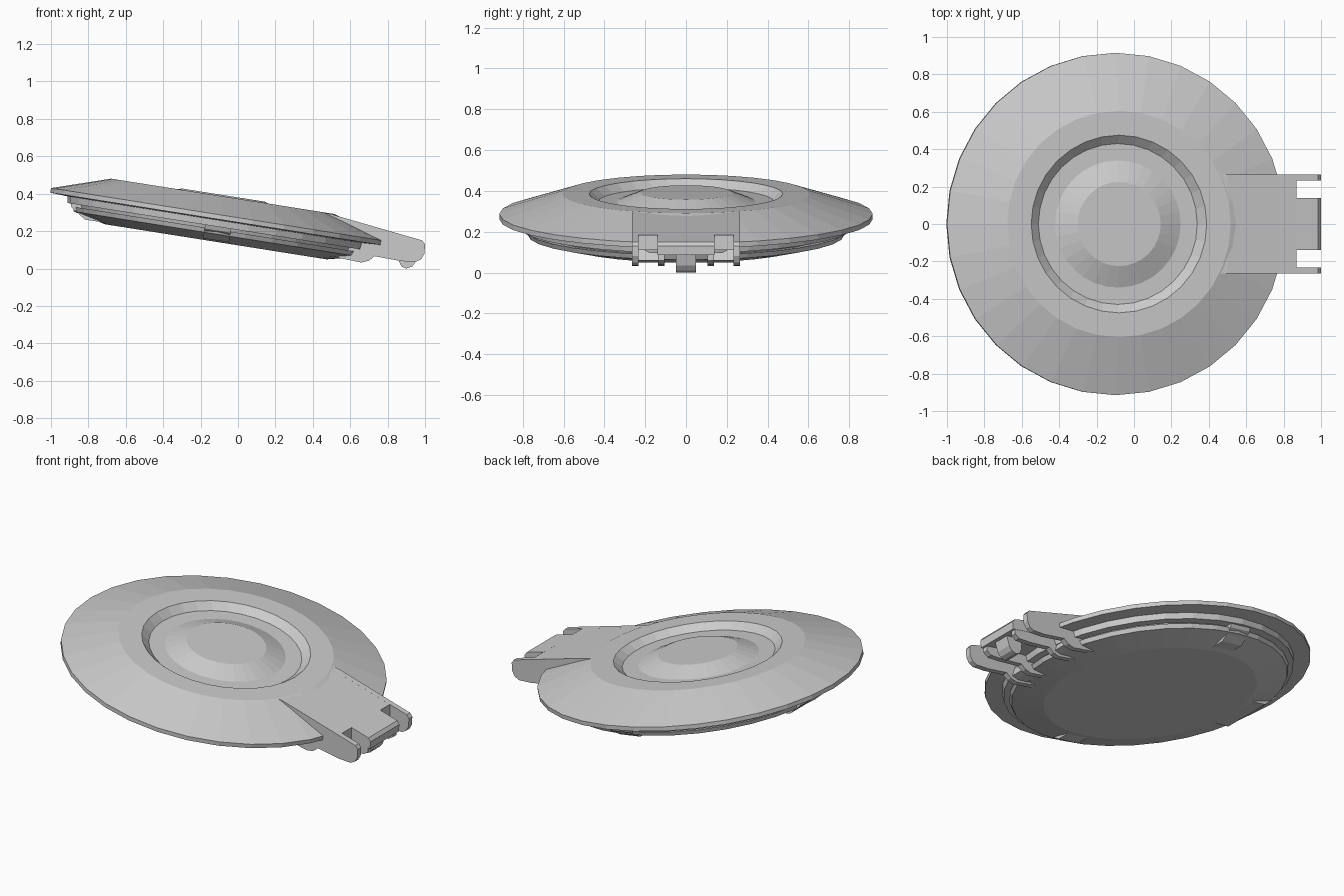
import bpy, bmesh
from math import cos, sin, pi, radians
from mathutils import Matrix

cube = bpy.data.objects.get("Cube")
if cube:
    bpy.data.objects.remove(cube, do_unlink=True)

SIDES = 32
TILT = Matrix.Translation((-0.096, 0, 0.287)) @ Matrix.Rotation(radians(9), 4, 'Y')


def finish(name, bm, matrix):
    bmesh.ops.recalc_face_normals(bm, faces=bm.faces)
    bm.transform(matrix)
    mesh = bpy.data.meshes.new(name)
    bm.to_mesh(mesh)
    bm.free()
    obj = bpy.data.objects.new(name, mesh)
    bpy.context.collection.objects.link(obj)
    return obj


def lathe(name, profile, matrix):
    """Closed turned solid, capped at both ends of the profile."""
    bm = bmesh.new()
    rings = [[bm.verts.new((r * cos(2 * pi * i / SIDES), r * sin(2 * pi * i / SIDES), z))
              for i in range(SIDES)] for r, z in profile]
    for a, b in zip(rings, rings[1:]):
        for i in range(SIDES):
            j = (i + 1) % SIDES
            bm.faces.new((a[i], a[j], b[j], b[i]))
    bm.faces.new(rings[0])
    bm.faces.new(rings[-1])
    return finish(name, bm, matrix)


def prism(name, profile, y0, y1, matrix=Matrix()):
    """Side profile in x and z, extruded along y."""
    bm = bmesh.new()
    face = bm.faces.new([bm.verts.new((x, y0, z)) for x, z in profile])
    out = bmesh.ops.extrude_face_region(bm, geom=[face])
    moved = [v for v in out["geom"] if isinstance(v, bmesh.types.BMVert)]
    bmesh.ops.translate(bm, verts=moved, vec=(0, y1 - y0, 0))
    return finish(name, bm, matrix)


# Lid: raised centre, groove, plateau, sloping skirt, stepped underside
lathe("lid", [
    (0.225, 0.107), (0.34, 0.062), (0.43, 0.062), (0.475, 0.10), (0.605, 0.10),
    (0.915, 0.0), (0.915, -0.025), (0.82, -0.03), (0.815, -0.065), (0.76, -0.065),
    (0.755, -0.08), (0.785, -0.08), (0.775, -0.105), (0.60, -0.146)], TILT)

# Clips under the rim
clip = [(0.60, -0.06), (0.80, -0.06), (0.79, -0.085), (0.71, -0.138), (0.60, -0.138)]
for name, angle, half in (("front_clip", -90, 0.07), ("back_clip", 90, 0.07),
                          ("far_clip", 180, 0.16)):
    prism(name, clip, -half, half, TILT @ Matrix.Rotation(radians(angle), 4, 'Z'))

# Hinge arm plate, with a narrower tongue at its end
prism("arm_plate", [(0.46, 0.298), (0.50, 0.29), (0.87, 0.183), (0.87, 0.11), (0.50, 0.20)],
      -0.265, 0.265)
prism("arm_tongue", [(0.86, 0.186), (0.985, 0.15), (1.0, 0.13), (0.995, 0.085), (0.86, 0.11)],
      -0.14, 0.14)

# Ribs along the arm, mirrored on both sides
outer_rib = [(0.46, 0.298), (0.50, 0.29), (0.985, 0.15), (1.0, 0.13), (0.997, 0.08),
             (0.98, 0.05), (0.95, 0.035), (0.87, 0.04), (0.73, 0.066), (0.70, 0.042),
             (0.66, 0.032), (0.50, 0.065)]
inner_rib = [(0.50, 0.25), (0.87, 0.15), (0.98, 0.12), (0.98, 0.06), (0.95, 0.04),
             (0.87, 0.045), (0.73, 0.066), (0.70, 0.042), (0.66, 0.032), (0.50, 0.065)]
cross_bar = [(0.58, 0.14), (0.67, 0.12), (0.69, 0.06), (0.65, 0.05), (0.58, 0.06)]
for side, s in (("left", 1), ("right", -1)):
    prism(side + "_outer_rib", outer_rib, s * 0.232, s * 0.265)
    prism(side + "_inner_rib", inner_rib, s * 0.105, s * 0.138)
    prism(side + "_cross_bar", cross_bar, s * 0.13, s * 0.24)

# Hook under the tongue
prism("hook", [(0.86, 0.12), (0.97, 0.10), (0.95, 0.035), (0.93, 0.01), (0.90, 0.0),
               (0.875, 0.01), (0.86, 0.04)], -0.05, 0.05)
